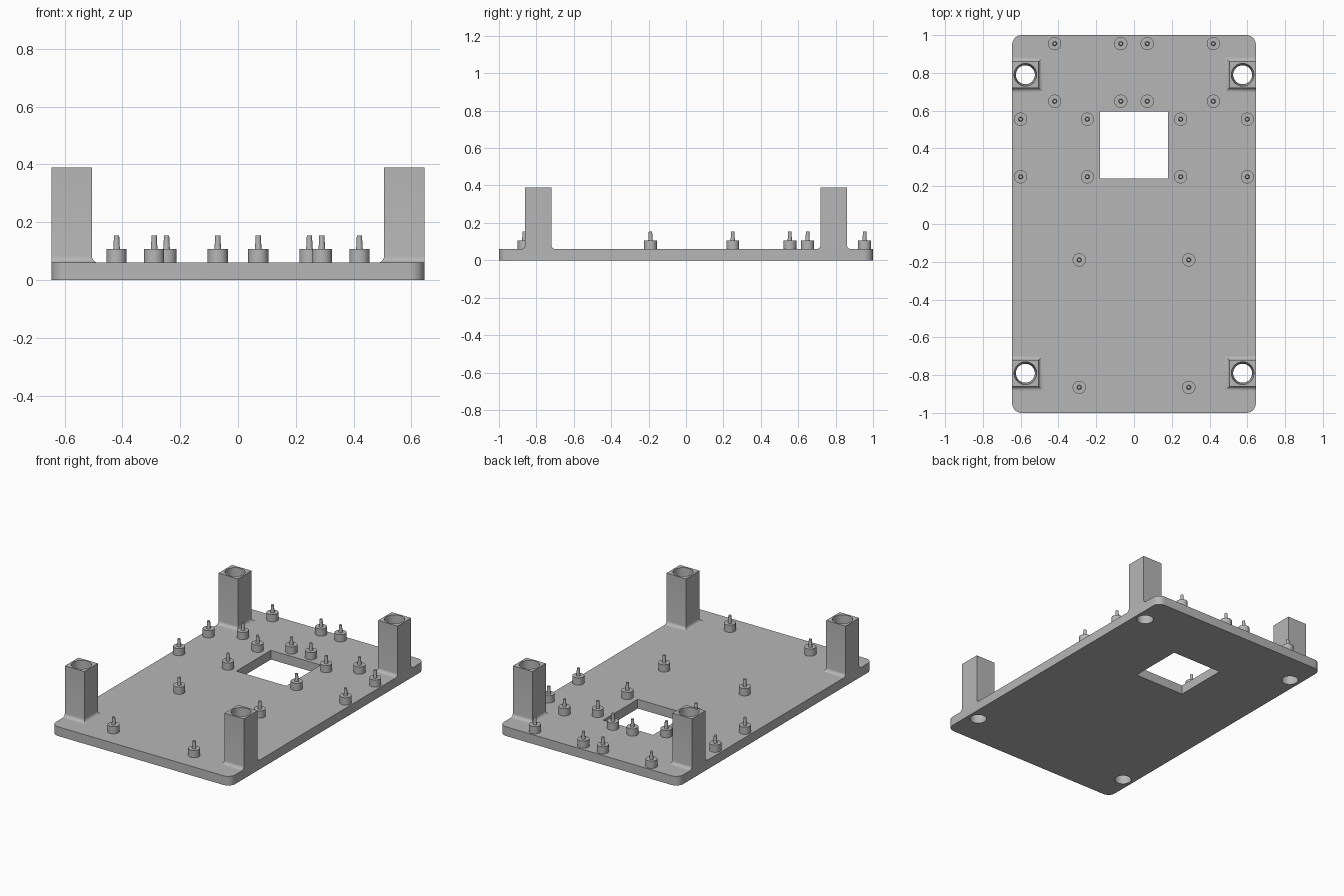
import bpy, bmesh, math

cube = bpy.data.objects.get("Cube")
if cube:
    bpy.data.objects.remove(cube, do_unlink=True)

grey = bpy.data.materials.new("plain_grey")
grey.use_nodes = True
colour = (0.47, 0.47, 0.47, 1)
grey.diffuse_color = colour
grey.node_tree.nodes["Principled BSDF"].inputs["Base Color"].default_value = colour

PLATE_TOP, POST_TOP = 0.06, 0.39
HALF_X, POST_X, POST_Y, POST_HALF = 0.645, 0.575, 0.79, 0.07


def loft(name, rings):
    """Closed solid through a stack of rings with equal point counts."""
    bm = bmesh.new()
    loops = [[bm.verts.new(p) for p in ring] for ring in rings]
    for low, high in zip(loops, loops[1:]):
        for i in range(len(low)):
            j = (i + 1) % len(low)
            bm.faces.new((low[i], low[j], high[j], high[i]))
    bm.faces.new(loops[0][::-1])
    bm.faces.new(loops[-1])
    bmesh.ops.recalc_face_normals(bm, faces=bm.faces)
    mesh = bpy.data.meshes.new(name)
    bm.to_mesh(mesh)
    bm.free()
    obj = bpy.data.objects.new(name, mesh)
    bpy.context.collection.objects.link(obj)
    mesh.materials.append(grey)
    return obj


def rect(x0, x1, y0, y1, z):
    return [(x0, y0, z), (x1, y0, z), (x1, y1, z), (x0, y1, z)]


def circle(x, y, z, r, sides):
    steps = [math.tau * (i + 0.5) / sides for i in range(sides)]
    return [(x + r * math.cos(a), y + r * math.sin(a), z) for a in steps]


def select_only(obj):
    bpy.ops.object.select_all(action='DESELECT')
    obj.select_set(True)
    bpy.context.view_layer.objects.active = obj


def smooth(obj):
    select_only(obj)
    bpy.ops.object.shade_smooth_by_angle(angle=math.radians(35))


def cut(obj, cutter):
    cutter.hide_render = True
    mod = obj.modifiers.new("cut", 'BOOLEAN')
    mod.operation, mod.solver, mod.object = 'DIFFERENCE', 'EXACT', cutter
    select_only(obj)
    bpy.ops.object.modifier_apply(modifier=mod.name)


# Base plate with rounded corners
def plate_outline(z, r=0.05, steps=8):
    pts = []
    for k, (sx, sy) in enumerate([(1, 1), (-1, 1), (-1, -1), (1, -1)]):
        for i in range(steps + 1):
            a = math.pi / 2 * (k + i / steps)
            pts.append((sx * (HALF_X - r) + r * math.cos(a),
                        sy * (1 - r) + r * math.sin(a), z))
    return pts


plate = loft("base_plate", [plate_outline(0), plate_outline(PLATE_TOP)])

# Square window through the plate
window = loft("window_cutter", [rect(-0.18, 0.18, 0.24, 0.595, z) for z in (-0.1, 0.2)])
cut(plate, window)
bpy.data.objects.remove(window, do_unlink=True)


# Corner posts with a flared foot and a tapered bore
def post_rings(sx, cy, flare=0.022, steps=5):
    rings = []
    for i in range(steps + 1):
        a = math.pi / 2 * i / steps
        d = flare * (1 - math.sin(a))
        rings.append((d, PLATE_TOP + flare * (1 - math.cos(a))))
    rings.append((0, POST_TOP))
    return [rect(sx * (POST_X - POST_HALF - d), sx * HALF_X,
                 cy - POST_HALF - d, cy + POST_HALF + d, z) for d, z in rings]


for end, cy in (("front", -POST_Y), ("back", POST_Y)):
    for side, sx in (("left", 1), ("right", -1)):
        post = loft(f"{end}_{side}_post", post_rings(sx, cy))
        bore = loft("bore_cutter", [circle(sx * POST_X, cy, -0.05, 0.049, 40),
                                    circle(sx * POST_X, cy, POST_TOP + 0.05, 0.061, 40)])
        cut(post, bore)
        cut(plate, bore)
        bpy.data.objects.remove(bore, do_unlink=True)
        smooth(post)
smooth(plate)


# Standoffs: a round boss carrying a slim pin
def standoff(name, x, y):
    profile = [(0.035, PLATE_TOP - 0.005), (0.035, 0.107), (0.012, 0.107),
               (0.011, 0.115), (0.009, 0.155)]
    smooth(loft(name, [circle(x, y, z, r, 24) for r, z in profile]))


groups = {
    "back_standoff": ((0.42, 0.07), (0.955, 0.65)),
    "middle_standoff": ((0.6, 0.247), (0.555, 0.25)),
    "front_standoff": ((0.29,), (-0.19, -0.865)),
}
for name, (xs, ys) in groups.items():
    for x in xs:
        for y in ys:
            for sx in (-1, 1):
                standoff(name, sx * x, y)
